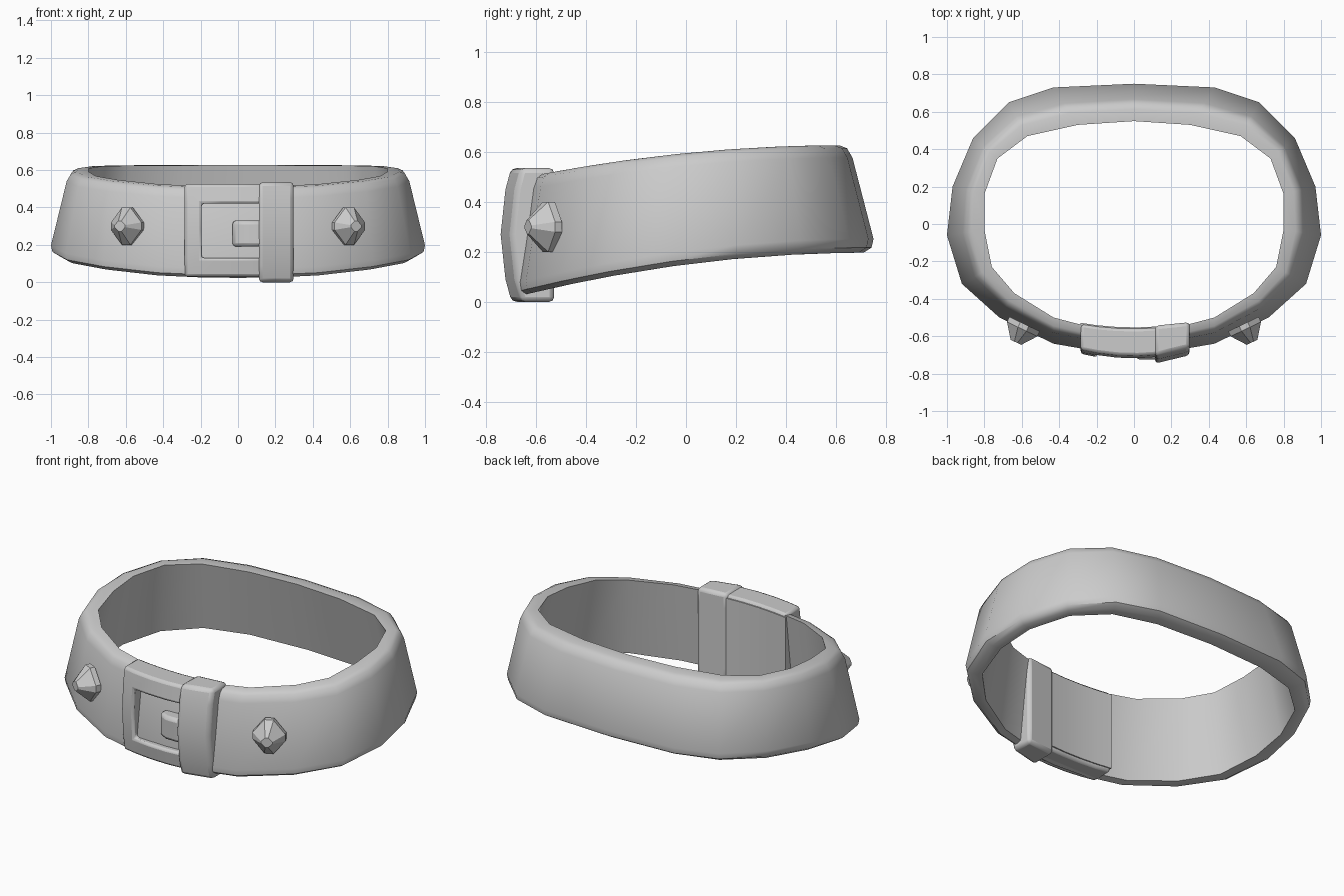
import bpy, bmesh, math
from mathutils import Vector, Matrix

if "Cube" in bpy.data.objects:
    bpy.data.objects.remove(bpy.data.objects["Cube"])


def finish(name, bm, angle=35, bevel=0.0):
    bmesh.ops.recalc_face_normals(bm, faces=bm.faces)
    me = bpy.data.meshes.new(name)
    bm.to_mesh(me)
    bm.free()
    ob = bpy.data.objects.new(name, me)
    bpy.context.collection.objects.link(ob)
    if bevel:
        mod = ob.modifiers.new("soft_edges", 'BEVEL')
        mod.width = bevel
        mod.segments = 2
        mod.limit_method = 'ANGLE'
        mod.angle_limit = math.radians(40)
    bpy.ops.object.select_all(action='DESELECT')
    bpy.context.view_layer.objects.active = ob
    ob.select_set(True)
    bpy.ops.object.shade_smooth_by_angle(angle=math.radians(angle))
    return ob


# Strap: half outlines of the inner top edge and the flared outer bottom edge
inner = [(0, .55), (.30, .53), (.57, .47), (.73, .35), (.80, .16), (.80, -.03),
         (.76, -.23), (.64, -.37), (.43, -.50), (.22, -.555), (0, -.57)]
outer = [(0, .75), (.43, .73), (.67, .65), (.86, .46), (.97, .20), (1.0, -.06),
         (.92, -.32), (.72, -.50), (.43, -.64), (.20, -.68), (0, -.69)]


def full(half):
    return half + [(-x, y) for x, y in half[-2:0:-1]]


def top_z(y):
    return .595 + .10 * y - .08 * y * y


def bottom_z(y):
    return .15 + .13 * y - .09 * y * y


# Cross-section: position across the band, edge curve, height offset from it
section = [(0, top_z, 0), (.32, top_z, 0), (.47, top_z, -.012), (.58, top_z, -.05),
           (1, bottom_z, .055), (.96, bottom_z, .02), (.80, bottom_z, 0), (.5, bottom_z, 0)]
bm = bmesh.new()
rings = []
for a, b in zip(full(inner), full(outer)):
    a, b = Vector(a), Vector(b)
    ring = []
    for t, edge, dz in section:
        p = a.lerp(b, t)
        ring.append(bm.verts.new((p.x, p.y, edge(p.y) + dz)))
    rings.append(ring)
for i, r in enumerate(rings):
    s = rings[(i + 1) % len(rings)]
    for j in range(len(section)):
        k = (j + 1) % len(section)
        bm.faces.new((r[j], r[k], s[k], s[j]))
finish("strap", bm, 42)


# Curved plate: grid in x and z, curved front, given back, optional window cells
def plate(name, xs, zs, front, back, window=(), bevel=.015):
    bm = bmesh.new()
    g = [[bm.verts.new((x, front(x, z), z)) for z in zs] for x in xs]
    for i in range(len(xs) - 1):
        for j in range(len(zs) - 1):
            if (i, j) not in window:
                bm.faces.new((g[i][j], g[i + 1][j], g[i + 1][j + 1], g[i][j + 1]))
    ext = bmesh.ops.extrude_face_region(bm, geom=bm.faces[:], use_keep_orig=True)
    for v in ext["geom"]:
        if isinstance(v, bmesh.types.BMVert):
            v.co.y = back(v.co.x, v.co.z)
    finish(name, bm, 35, bevel)


def frame_front(x, z):
    return -.728 + .42 * x * x + .4 * (z - .28) ** 2


# Buckle frame with its window open towards the keeper loop
frame_x = [-.285, -.195, -.09, .02, .14]
plate("buckle_frame", frame_x, [.03, .13, .28, .42, .525], frame_front,
      lambda x, z: -.56 + .3 * x * x,
      [(i, j) for i in (1, 2, 3) for j in (1, 2)])

# Strap end lining behind the buckle
plate("strap_end", frame_x, [.05, .28, .51], lambda x, z: -.63 + .3 * x * x,
      lambda x, z: -.553 + .3 * x * x, bevel=0)

# Buckle prong
plate("buckle_prong", [-.03, .03, .14], [.19, .26, .33],
      lambda x, z: -.725 + (.03 if x < 0 else 0), lambda x, z: -.63, bevel=.02)

# Keeper loop around the strap
plate("keeper_loop", [.112, .20, .298], [0, .09, .27, .45, .535],
      lambda x, z: -.746 + .24 * (x - .112) + .6 * (z - .27) ** 2,
      lambda x, z: -.555 + .10 * x, bevel=.02)

# Faceted studs on both sides
for side, label in ((-1, "left"), (1, "right")):
    n = Vector((side * .43, -.90, 0)).normalized()
    u = Vector((0, 0, 1)).cross(n)
    m = Matrix((u, Vector((0, 0, 1)), n)).transposed()
    c = Vector((side * .585, -.535, .30))
    bm = bmesh.new()
    base = [(-.09, -.02), (-.025, -.10), (.025, -.10), (.09, -.02),
            (.09, .02), (.025, .10), (-.025, .10), (-.09, .02)]
    low = [bm.verts.new(c + m @ Vector((x, z, 0))) for x, z in base]
    mid = [bm.verts.new(c + m @ Vector((x, z, .03))) for x, z in base]
    tip = [bm.verts.new(c + m @ Vector((x * .35, z * .28, .108))) for x, z in base]
    for r, s in ((low, mid), (mid, tip)):
        for i in range(8):
            k = (i + 1) % 8
            bm.faces.new((r[i], r[k], s[k], s[i]))
    bm.faces.new(low)
    bm.faces.new(tip)
    finish("stud_" + label, bm, 10)
